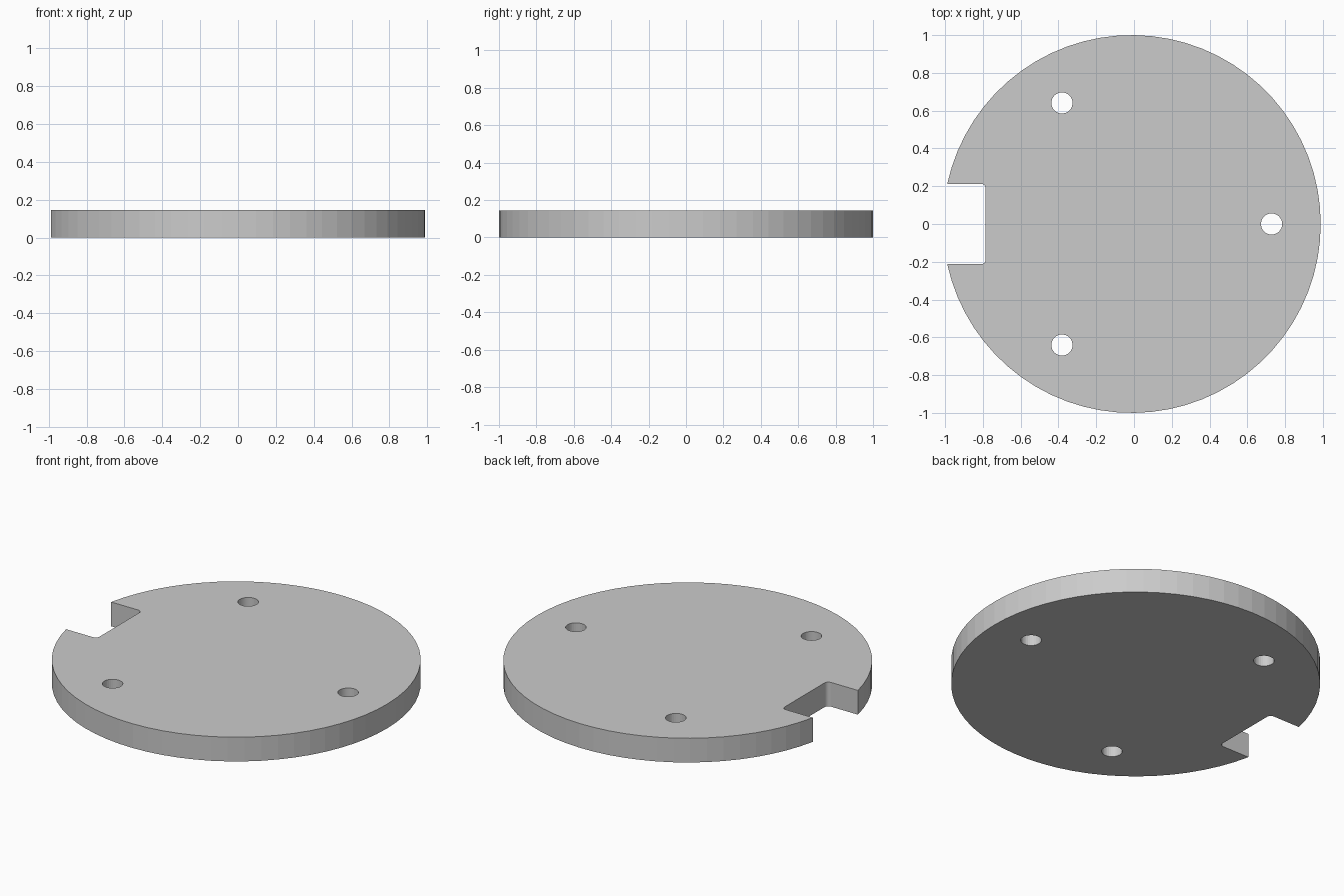
import bpy, bmesh
from math import sin, cos, pi, asin, radians

if "Cube" in bpy.data.objects:
    bpy.data.objects.remove(bpy.data.objects["Cube"])

HEIGHT = 0.145
CX = -0.0115          # disc centre, so the notched plate is centred on x
NOTCH_X, NOTCH_HALF, FILLET = -0.785, 0.213, 0.025


def arc(cx, cy, r, a0, a1, n):
    return [(cx + r * cos(a0 + (a1 - a0) * i / n),
             cy + r * sin(a0 + (a1 - a0) * i / n)) for i in range(n + 1)]


def add_loop(bm, pts):
    vs = [bm.verts.new((x, y, 0)) for x, y in pts]
    return [bm.edges.new((vs[i - 1], vs[i])) for i in range(len(vs))]


# Outer rim, then the notch with two rounded inner corners
a = pi - asin(NOTCH_HALF)
fx, fy = NOTCH_X - FILLET, NOTCH_HALF - FILLET
outline = arc(CX, 0, 1, -a, a, 64)
outline += arc(fx, fy, FILLET, pi / 2, 0, 6)
outline += arc(fx, -fy, FILLET, 0, -pi / 2, 6)

bm = bmesh.new()
edges = add_loop(bm, outline)

# Three bolt holes on a circle
for k in range(3):
    t = radians(120 * k)
    edges += add_loop(bm, arc(CX + 0.74 * cos(t), 0.74 * sin(t), 0.056, 0, 2 * pi, 32)[:-1])

# Fill the profile and give it thickness
bmesh.ops.triangle_fill(bm, use_beauty=True, use_dissolve=False, edges=edges)
ext = bmesh.ops.extrude_face_region(bm, geom=bm.faces[:], use_keep_orig=True)
top = [g for g in ext["geom"] if isinstance(g, bmesh.types.BMVert)]
bmesh.ops.translate(bm, verts=top, vec=(0, 0, HEIGHT))
bmesh.ops.recalc_face_normals(bm, faces=bm.faces[:])

mesh = bpy.data.meshes.new("notched_plate")
bm.to_mesh(mesh)
bm.free()
plate = bpy.data.objects.new("notched_plate", mesh)
bpy.context.collection.objects.link(plate)
